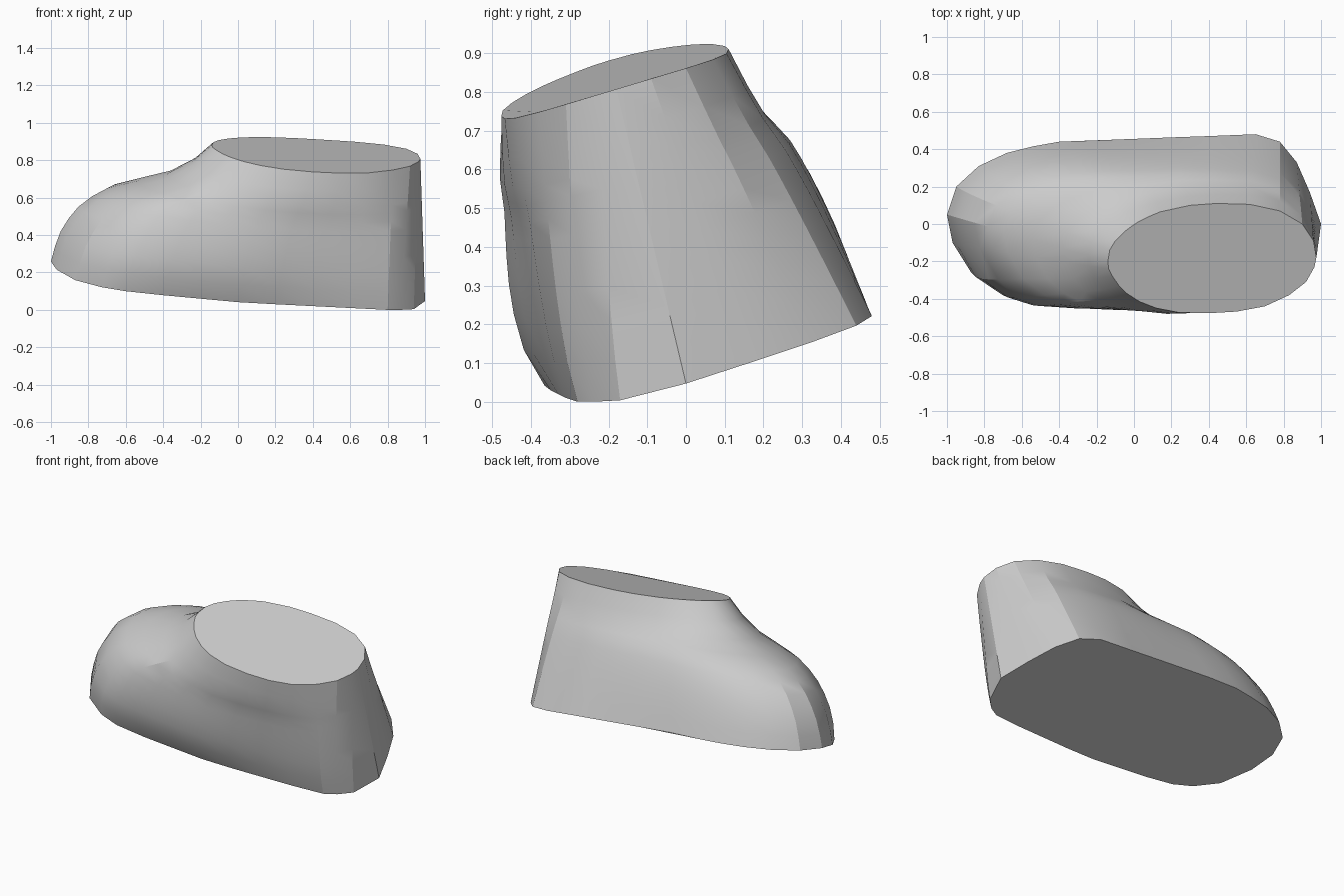
import bpy, bmesh, math

if "Cube" in bpy.data.objects:
    bpy.data.objects.remove(bpy.data.objects["Cube"])

# matched stations around the shoe: (sole x, sole y, collar x, collar y)
STATIONS = [
    (-1, .05, -.14, -.2), (-.95, .2, -.13, -.14), (-.83, .31, -.10, -.09),
    (-.68, .38, -.05, -.04), (-.54, .415, -.01, -.01), (-.4, .44, .02, .01),
    (-.2, .447, .08, .04), (0, .455, .14, .065), (.2, .463, .3, .1),
    (.4, .47, .44, .11), (.65, .48, .62, .105), (.78, .44, .78, .07),
    (.87, .33, .9, 0), (.94, .17, .96, -.09), (1, 0, .975, -.18),
    (.94, -.17, .965, -.23), (.87, -.24, .92, -.31), (.8, -.28, .83, -.38),
    (.6, -.31, .7, -.44), (.4, -.33, .55, -.468), (.2, -.35, .4, -.477),
    (0, -.365, .24, -.473), (-.2, -.37, .12, -.45), (-.4, -.375, .03, -.415),
    (-.6, -.37, -.04, -.37), (-.73, -.34, -.08, -.33),
    (-.87, -.26, -.115, -.28), (-.97, -.1, -.135, -.24),
]
# toe profile: (height fraction, inward fraction)
PROFILE = [(0, 0), (.13, .025), (.26, .06), (.37, .11), (.47, .17), (.56, .255),
           (.63, .35), (.69, .53), (.75, .72), (.86, .88), (1, 1)]


def clamp(v):
    return max(0.0, min(1.0, v))


def sole_z(x, y):
    z = .147 - .10 * x + .29 * y
    z -= .02 * clamp((-x - .2) / .4) * clamp(y / .3)
    return max(z, .04 - .05 * x, 0)if y < -.2 else z


def collar_z(x, y):
    return .931 - .071 * x + .30 * y - .022 * (1 - ((x - .42) / .56) ** 2)


def wall_point(station, zf, hf):
    bx, by, tx, ty = station
    toe = clamp((.95 - bx) / 1.95)              # toe curve fades to a straight heel
    toe_y = toe * (.88 if by > .1 else 1)
    hx = zf + (hf - zf) * toe
    hy = zf + (hf - zf) * toe_y
    side = clamp(-by / .37) ** 2 * (1 - .5 * clamp(bx / .4))
    bulge = .068 * side * math.sin(math.pi * zf ** .7)
    z0, z1 = sole_z(bx, by), collar_z(tx, ty)
    return (bx + (tx - bx) * hx, by + (ty - by) * hy - bulge, z0 + (z1 - z0) * zf)


# shoe body lofted from sole to collar, closed at both ends
bm = bmesh.new()
rings = [[bm.verts.new(wall_point(s, zf, hf)) for s in STATIONS] for zf, hf in PROFILE]
n = len(STATIONS)
for low, high in zip(rings, rings[1:]):
    for i in range(n):
        j = (i + 1) % n
        bm.faces.new((low[i], low[j], high[j], high[i]))
bm.faces.new(rings[0])
bm.faces.new(rings[-1])
bmesh.ops.recalc_face_normals(bm, faces=bm.faces)

mesh = bpy.data.meshes.new("shoe_body")
bm.to_mesh(mesh)
bm.free()
body = bpy.data.objects.new("shoe_body", mesh)
bpy.context.collection.objects.link(body)

grey = bpy.data.materials.new("light_grey")
grey.diffuse_color = (.6, .6, .6, 1)
grey.use_nodes = True
grey.node_tree.nodes["Principled BSDF"].inputs["Base Color"].default_value = grey.diffuse_color
mesh.materials.append(grey)

# soft walls with crisp sole, collar and heel edges
bpy.context.view_layer.objects.active = body
body.select_set(True)
bpy.ops.object.shade_smooth_by_angle(angle=math.radians(20))
